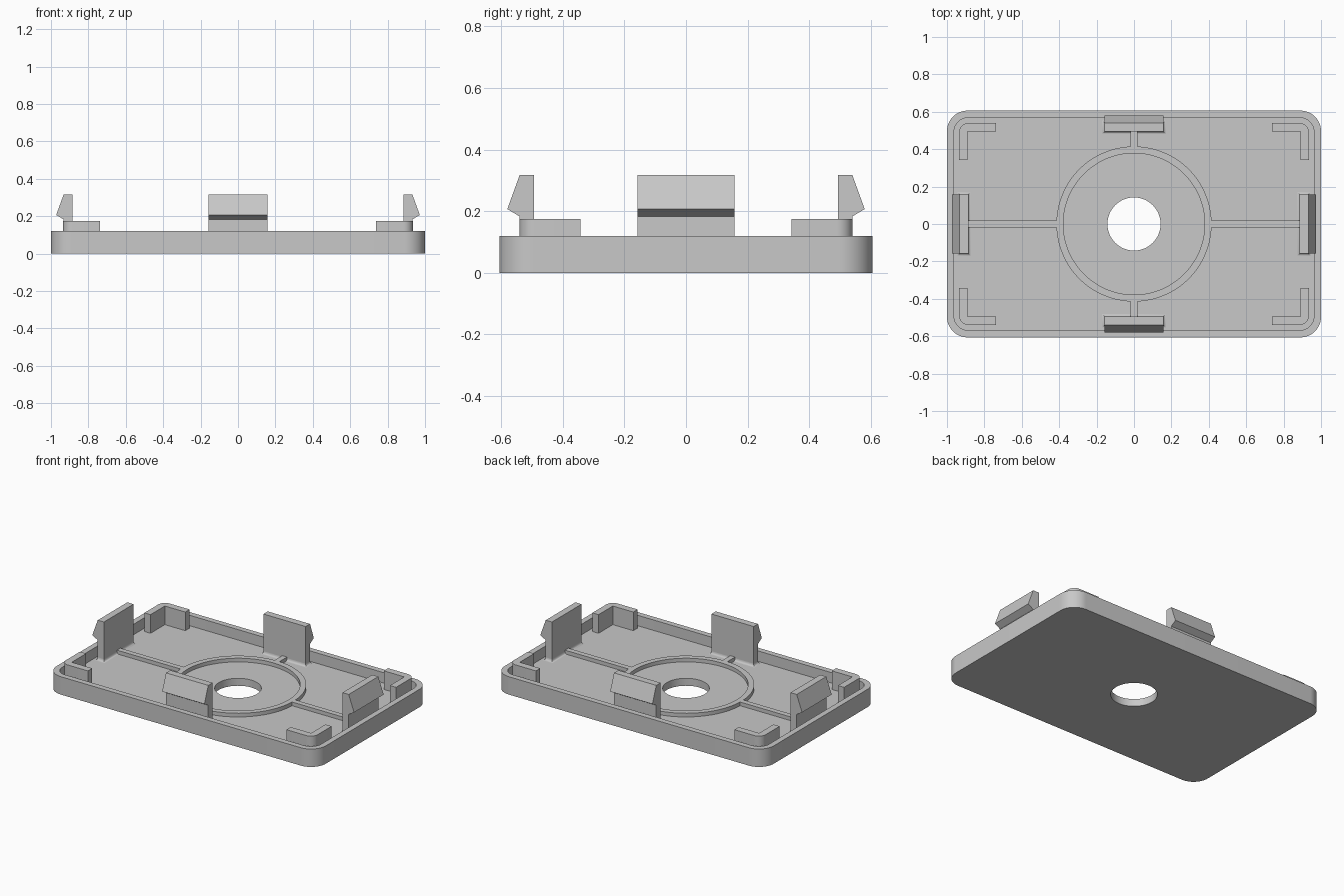
import bpy, bmesh
from math import cos, sin, pi
from mathutils import Matrix

cube = bpy.data.objects.get("Cube")
if cube:
    bpy.data.objects.remove(cube)

GREY = (0.58, 0.58, 0.58, 1)
plastic = bpy.data.materials.new("grey_plastic")
plastic.use_nodes = True
plastic.diffuse_color = GREY
plastic.node_tree.nodes["Principled BSDF"].inputs["Base Color"].default_value = GREY

FLOOR, RIM, RIB_TOP, POST_TOP = 0.05, 0.12, 0.075, 0.175
HX, HY, WALL = 1.0, 0.606, 0.038
STEPS = 20


def finish(name, bm, turn=0):
    """Turn a bmesh into a shaded object."""
    bmesh.ops.rotate(bm, verts=bm.verts, matrix=Matrix.Rotation(turn, 3, 'Z'))
    bmesh.ops.recalc_face_normals(bm, faces=bm.faces)
    mesh = bpy.data.meshes.new(name)
    bm.to_mesh(mesh)
    bm.free()
    mesh.materials.append(plastic)
    mesh.shade_smooth()
    mesh.set_sharp_from_angle(angle=pi / 6)
    obj = bpy.data.objects.new(name, mesh)
    bpy.context.collection.objects.link(obj)
    return obj


def loft(name, rings, closed=False, turn=0):
    """Skin equal-length rings of 3D points; cap the ends unless closed."""
    bm = bmesh.new()
    vs = [[bm.verts.new(p) for p in ring] for ring in rings]
    n = len(vs[0])
    pairs = list(zip(vs, vs[1:])) + ([(vs[-1], vs[0])] if closed else [])
    for a, b in pairs:
        for i in range(n):
            j = (i + 1) % n
            bm.faces.new((a[i], a[j], b[j], b[i]))
    if not closed:
        bm.faces.new(vs[0])
        bm.faces.new(vs[-1])
    return finish(name, bm, turn)


def rounded(hx, hy, r, z):
    """Rounded rectangle; with hx = hy = r it is a circle."""
    pts = []
    for q, (sx, sy) in enumerate([(1, 1), (-1, 1), (-1, -1), (1, -1)]):
        for i in range(STEPS):
            a = (q + i / (STEPS - 1 if hx > r else STEPS)) * pi / 2
            pts.append((sx * (hx - r) + r * cos(a), sy * (hy - r) + r * sin(a), z))
    return pts


def circle(r, z):
    return rounded(r, r, r, z)


def rect(x0, x1, half, z):
    return [(x0, -half, z), (x1, -half, z), (x1, half, z), (x0, half, z)]


# Tray with rim wall, raised ring and central hole
outer, inner = (HX, HY, 0.11), (HX - WALL, HY - WALL, 0.075)
loft("tray", [
    rounded(*outer, 0), rounded(*outer, RIM),
    rounded(*inner, RIM), rounded(*inner, FLOOR),
    circle(0.415, FLOOR), circle(0.415, RIB_TOP),
    circle(0.378, RIB_TOP), circle(0.378, FLOOR),
    circle(0.142, FLOOR), circle(0.142, 0)], closed=True)

# Snap clips, their filleted feet and the ribs leading to them
SIDES = [("left", 0, 0.932), ("back", 1, 0.54), ("right", 2, 0.932), ("front", 3, 0.54)]
CLIP_HALF, THICK = 0.157, 0.046
for side, quarter, stem in SIDES:
    turn = quarter * pi / 2
    back = stem - THICK
    profile = [(back, FLOOR), (stem, FLOOR), (stem, 0.183), (stem + 0.04, 0.207),
               (stem, 0.317), (back, 0.317)]
    loft(side + "_clip", [[(x, y, z) for x, z in profile]
                          for y in (-CLIP_HALF, CLIP_HALF)], turn=turn)
    fillet = [(0.013 * (1 - sin(a)), FLOOR + 0.018 * (1 - cos(a)))
              for a in (i * pi / 8 for i in range(5))]
    loft(side + "_clip_foot", [rect(back - d, stem + d, CLIP_HALF + d, z)
                               for d, z in fillet], turn=turn)
    loft(side + "_rib", [rect(0.412, back + 0.01, 0.018, z)
                         for z in (FLOOR, RIB_TOP)], turn=turn)

# L-shaped corner posts, rounded on the outside
PX, PY, LEG, R = 0.935, 0.54, 0.198, 0.05
arc = [(PX - R + R * cos(a), PY - R + R * sin(a))
       for a in (i * pi / 16 for i in range(9))]
outline = ([(PX - THICK, PY - LEG), (PX, PY - LEG)] + arc +
           [(PX - LEG, PY), (PX - LEG, PY - THICK), (PX - THICK, PY - THICK)])
for sx, xname in ((1, "left"), (-1, "right")):
    for sy, yname in ((1, "back"), (-1, "front")):
        loft(f"{yname}_{xname}_corner_post",
             [[(sx * x, sy * y, z) for x, y in outline] for z in (FLOOR, POST_TOP)])
